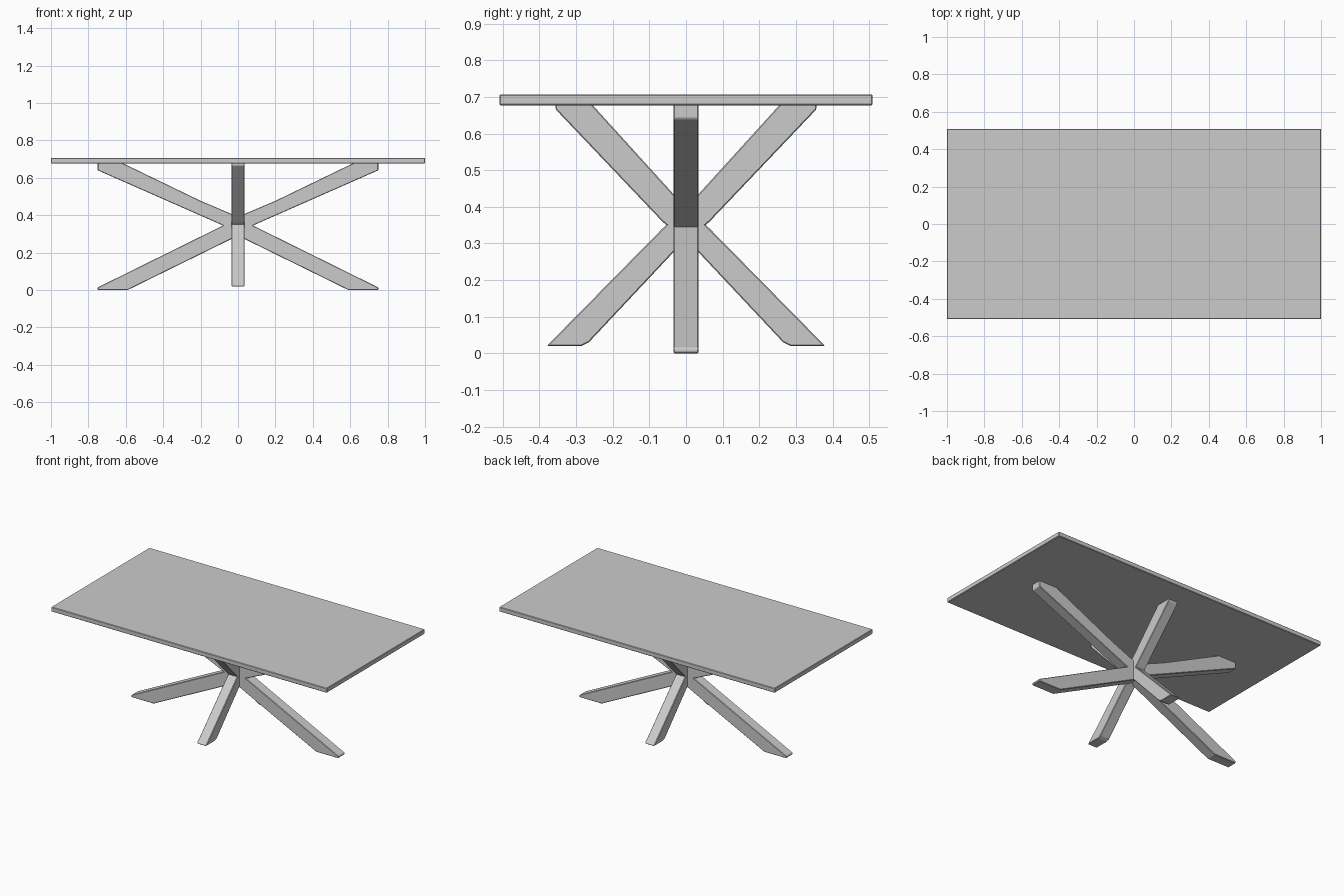
import bpy
import bmesh
from mathutils import Matrix
from math import pi

cube = bpy.data.objects.get("Cube")
if cube:
    bpy.data.objects.remove(cube, do_unlink=True)

grey = bpy.data.materials.new("light_grey")
grey.use_nodes = True
grey.diffuse_color = (0.6, 0.6, 0.6, 1)
grey.node_tree.nodes["Principled BSDF"].inputs["Base Color"].default_value = (0.6, 0.6, 0.6, 1)


def finish(name, bm, bevel):
    """Turn a bmesh into a grey object with slightly softened edges."""
    bmesh.ops.recalc_face_normals(bm, faces=bm.faces)
    mesh = bpy.data.meshes.new(name)
    bm.to_mesh(mesh)
    bm.free()
    mesh.materials.append(grey)
    obj = bpy.data.objects.new(name, mesh)
    bpy.context.collection.objects.link(obj)
    mod = obj.modifiers.new("soft_edges", "BEVEL")
    mod.width = bevel
    mod.segments = 1
    mod.limit_method = "ANGLE"
    return obj


def beam(name, profile, side, turn=0.0, half=0.034):
    """Extrude a slanted beam outline; side mirrors it, turn spins it about z."""
    bm = bmesh.new()
    face = bm.faces.new([bm.verts.new((side * u, -half, z)) for u, z in profile])
    out = bmesh.ops.extrude_face_region(bm, geom=[face])
    verts = [g for g in out["geom"] if isinstance(g, bmesh.types.BMVert)]
    bmesh.ops.translate(bm, verts=verts, vec=(0, 2 * half, 0))
    bmesh.ops.rotate(bm, verts=bm.verts, matrix=Matrix.Rotation(turn, 3, "Z"))
    return finish(name, bm, 0.003)


# Table top
bm = bmesh.new()
bmesh.ops.create_cube(bm, size=1)
bmesh.ops.scale(bm, verts=bm.verts, vec=(2, 1.018, 0.03))
bmesh.ops.translate(bm, verts=bm.verts, vec=(0, 0, 0.692))
finish("table_top", bm, 0.003)

# Long crossed beams along x, from foot to top
long_profile = [(-0.75, 0), (-0.59, 0), (0, 0.29), (0.08, 0.345), (0.75, 0.64),
                (0.75, 0.68), (0.62, 0.68), (0.2, 0.477), (0.03, 0.405),
                (-0.08, 0.345), (-0.75, 0.014)]

# Short crossed beams along y, with feet slightly off the floor
short_profile = [(-0.38, 0.02), (-0.285, 0.02), (-0.265, 0.03), (-0.035, 0.275),
                 (0.065, 0.36), (0.356, 0.666), (0.356, 0.68), (0.257, 0.68),
                 (0.03, 0.43), (-0.065, 0.34)]

for side, label in ((1, "a"), (-1, "b")):
    beam("long_beam_" + label, long_profile, side)
    beam("short_beam_" + label, short_profile, side, pi / 2)
